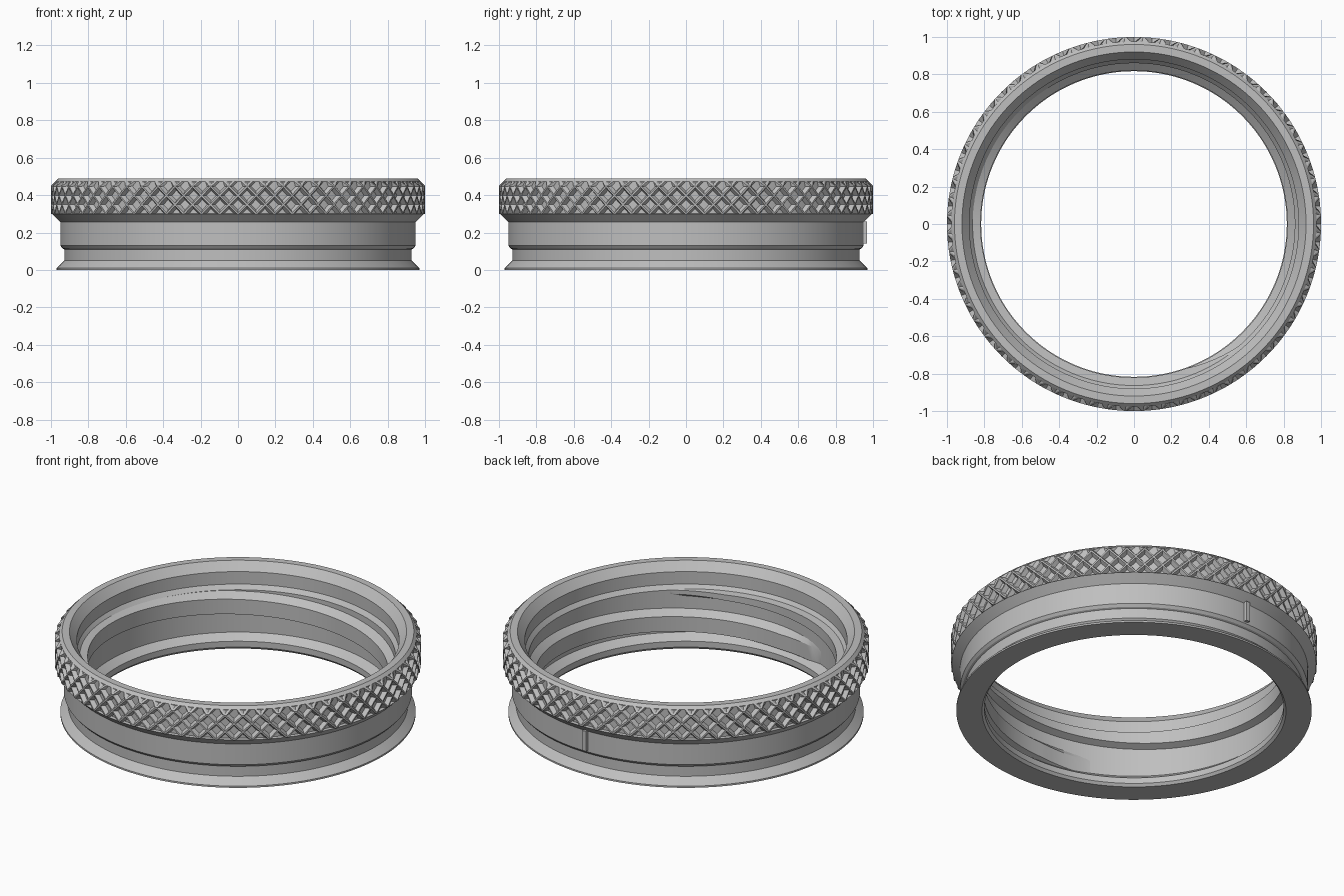
import bpy, bmesh
from math import sin, cos, pi, radians

cube = bpy.data.objects.get("Cube")
if cube:
    bpy.data.objects.remove(cube)

metal = bpy.data.materials.new("grey metal")
metal.use_nodes = True
GREY = (0.52, 0.52, 0.52, 1)
metal.diffuse_color = GREY
metal.node_tree.nodes["Principled BSDF"].inputs["Base Color"].default_value = GREY


def polar(r, a, z):
    return (r * cos(a), r * sin(a), z)


def finish(name, bm, smooth=True):
    bmesh.ops.recalc_face_normals(bm, faces=bm.faces)
    mesh = bpy.data.meshes.new(name)
    bm.to_mesh(mesh)
    bm.free()
    obj = bpy.data.objects.new(name, mesh)
    bpy.context.collection.objects.link(obj)
    mesh.materials.append(metal)
    if smooth:
        bpy.ops.object.select_all(action='DESELECT')
        obj.select_set(True)
        bpy.context.view_layer.objects.active = obj
        bpy.ops.object.shade_smooth_by_angle(angle=radians(20))


def sweep(bm, sections, closed=False):
    """Skin a list of cross-sections, each a closed loop of points."""
    rings = [[bm.verts.new(p) for p in s] for s in sections]
    pairs = list(zip(rings, rings[1:]))
    if closed:
        pairs.append((rings[-1], rings[0]))
    else:
        bm.faces.new(rings[0])
        bm.faces.new(rings[-1])
    n = len(rings[0])
    for a, b in pairs:
        for i in range(n):
            j = (i + 1) % n
            bm.faces.new((a[i], a[j], b[j], b[i]))


# Ring body: one closed profile (radius, height) turned around z
SEGMENTS = 160
profile = [(.83, 0), (.97, 0), (.97, .01), (.928, .05), (.928, .11), (.938, .115),
           (.95, .13), (.95, .255), (.995, .30), (.976, .302), (.976, .474),
           (.96, .49), (.92, .49), (.88, .44), (.88, .365), (.86, .34),
           (.86, .085), (.817, .05), (.817, .015)]
bm = bmesh.new()
sweep(bm, [[polar(r, 2 * pi * k / SEGMENTS, z) for r, z in profile]
           for k in range(SEGMENTS)], closed=True)
finish("ring_body", bm)

# Knurled grip: crossing sets of slanted ridges, tapered along the top chamfer
RIDGES, STEPS, HALF = 64, 5, 0.026
LOW, HIGH, CHAMFER = .30, .474, .45
bm = bmesh.new()
for direction in (1, -1):
    for k in range(RIDGES):
        sections = []
        for z in [LOW + (CHAMFER - LOW) * s / STEPS for s in range(STEPS + 1)] + [HIGH]:
            a = 2 * pi * k / RIDGES + direction * (z - LOW)
            crest = 1.0 - max(0, z - CHAMFER)
            sections.append([polar(.97, a - HALF, z), polar(crest, a - .006, z),
                             polar(crest, a + .006, z), polar(.97, a + HALF, z)])
        sweep(bm, sections)
finish("knurled_grip", bm, smooth=False)

# Internal screw thread: one ridge rising around the bore into the upper ledge
START, END, PITCH, TOP = -118, 315, .21, .345
bm = bmesh.new()
sections = []
for deg in range(START, END + 1, 3):
    fade = min(1, (deg - START) / 25, (END - deg) / 25)
    crest = .868 - .047 * max(fade, .05)
    zc = .255 + PITCH * (deg - 125) / 360
    a = radians(deg)
    sections.append([polar(.868, a, zc - .065), polar(crest, a, zc - .045),
                     polar(crest, a, min(zc + .045, TOP - .005)),
                     polar(.868, a, min(zc + .085, TOP))])
sweep(bm, sections)
finish("screw_thread", bm)

# Small locating rib on the back of the neck
bm = bmesh.new()
bmesh.ops.create_cube(bm, size=1)
for v in bm.verts:
    v.co = (v.co.x * .025, .954 + v.co.y * .03, .20 + v.co.z * .12)
finish("locating_rib", bm, smooth=False)
